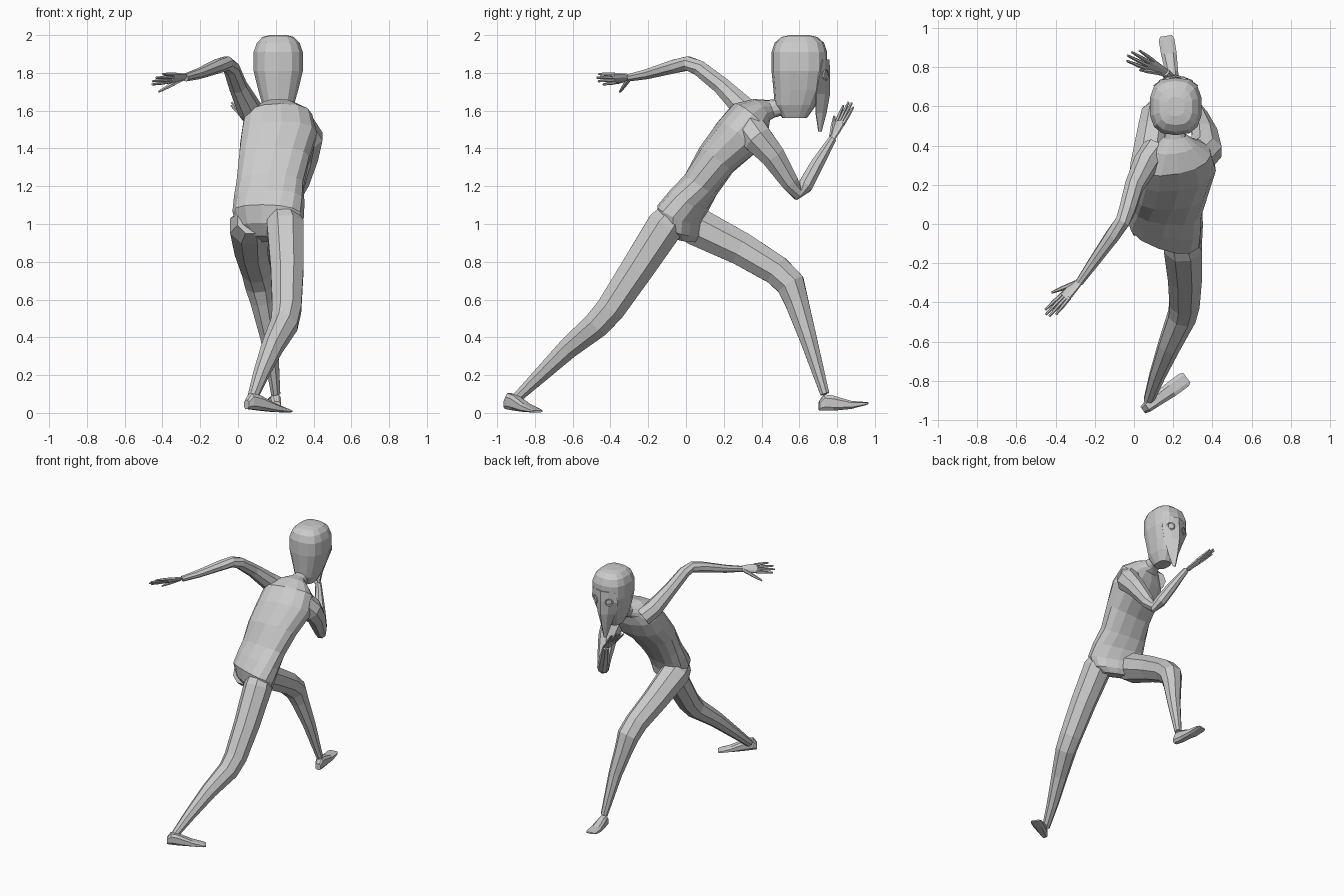
import bpy, bmesh, math
from mathutils import Vector as V

if "Cube" in bpy.data.objects:
    bpy.data.objects.remove(bpy.data.objects["Cube"])


def loft(name, rings):
    """Skin a list of equal-sized point rings and cap both ends."""
    bm = bmesh.new()
    rows = [[bm.verts.new(p) for p in r] for r in rings]
    n = len(rows[0])
    for a, b in zip(rows, rows[1:]):
        for i in range(n):
            j = (i + 1) % n
            bm.faces.new((a[i], a[j], b[j], b[i]))
    bm.faces.new(rows[0][::-1])
    bm.faces.new(rows[-1])
    bmesh.ops.recalc_face_normals(bm, faces=bm.faces)
    return to_object(name, bm)


def to_object(name, bm):
    me = bpy.data.meshes.new(name)
    bm.to_mesh(me)
    bm.free()
    ob = bpy.data.objects.new(name, me)
    bpy.context.collection.objects.link(ob)
    return ob


def ring(c, u, v, ru, rv, n, power=2.0):
    """Superellipse ring round c, spanned by directions u and v."""
    pts = []
    for i in range(n):
        a = 2 * math.pi * (i + 0.5) / n
        ca, sa = math.cos(a), math.sin(a)
        e = 2 / power
        pts.append(V(c) + u * ru * math.copysign(abs(ca) ** e, ca)
                   + v * rv * math.copysign(abs(sa) ** e, sa))
    return pts


def tube(name, pts, n=8, side=(1, 0, 0), flat=1.0):
    """Tapered limb through (x, y, z, radius) points."""
    P = [V(p[:3]) for p in pts]
    rings = []
    for i, p in enumerate(P):
        t = (P[min(i + 1, len(P) - 1)] - P[max(i - 1, 0)]).normalized()
        v = t.cross(V(side)).normalized()
        u = v.cross(t)
        rings.append(ring(p, u, v, pts[i][3], pts[i][3] * flat, n))
    return loft(name, rings)


# Torso and neck: x, y, z, half width, half depth, yaw, forward tilt
torso = [
    (.16, -.02, .92, .10, .06, -.40, .3),
    (.16, -.03, .97, .17, .10, -.40, .4),
    (.16, -.03, 1.05, .195, .115, -.35, .5),
    (.165, .02, 1.13, .19, .105, -.25, .55),
    (.17, .08, 1.21, .18, .10, -.10, .6),
    (.19, .16, 1.34, .19, .11, .05, .65),
    (.215, .27, 1.46, .205, .13, .15, .7),
    (.21, .34, 1.56, .185, .115, .2, .75),
    (.21, .40, 1.605, .11, .07, .15, .95),
    (.21, .45, 1.61, .055, .05, .1, 1.2),
    (.21, .50, 1.62, .05, .048, 0, 1.0),
    (.21, .56, 1.67, .05, .05, 0, .6),
]
rings = []
for x, y, z, w, d, yaw, tilt in torso:
    u = V((math.cos(yaw), math.sin(yaw), 0))
    v = V((0, math.sin(tilt), math.cos(tilt))).cross(u).normalized()
    rings.append(ring((x, y, z), u, v, w, d, 14, 2.4))
loft("torso_and_neck", rings)

# Head: z, centre y, half width, half depth
head = [(1.56, .575, .05, .065), (1.63, .58, .085, .11), (1.71, .595, .108, .132),
        (1.81, .60, .133, .147), (1.91, .60, .133, .147), (1.96, .60, .115, .13),
        (1.99, .60, .085, .095), (2.0, .60, .045, .05)]
loft("head", [ring((.213, y, z), V((1, 0, 0)), V((0, 1, 0)), w, d, 14, 2.7)
              for z, y, w, d in head])

# Pointed face mask: z, half width, middle y, edge y
mask = [(1.87, .09, .752, .715), (1.79, .11, .755, .70), (1.69, .075, .755, .685),
        (1.59, .035, .737, .685), (1.49, .005, .71, .70)]
bm = bmesh.new()
rows = []
for z, w, ym, ye in mask:
    rows.append([bm.verts.new((.213 + w * s, ym + (ye - ym) * abs(s) ** 1.5, z))
                 for s in (-1, -.5, 0, .5, 1)])
for a, b in zip(rows, rows[1:]):
    for i in range(4):
        bm.faces.new((a[i], b[i], b[i + 1], a[i + 1]))
face = to_object("face_mask", bm)
face.modifiers.new("thickness", "SOLIDIFY").thickness = .008

# Eye rims
for s, label in ((-1, "left"), (1, "right")):
    bpy.ops.mesh.primitive_torus_add(
        major_segments=10, minor_segments=4, major_radius=.026, minor_radius=.007,
        location=(.213 + s * .058, .738, 1.79),
        rotation=(math.pi / 2, 0, -s * .4))
    bpy.context.object.name = label + "_eye_rim"

# Legs
tube("rear_leg", [(.23, -.04, 1.08, .075), (.25, -.11, .99, .105), (.26, -.26, .76, .094),
                  (.258, -.40, .55, .083), (.245, -.47, .47, .077), (.18, -.62, .345, .06),
                  (.12, -.77, .20, .043), (.075, -.90, .075, .028)])
tube("front_leg", [(.07, -.04, 1.02, .08), (.06, .05, .99, .11), (.07, .29, .87, .095),
                   (.10, .48, .755, .085), (.115, .555, .68, .082), (.13, .585, .59, .068),
                   (.165, .645, .40, .05), (.20, .735, .10, .026)])


def foot(name, heel, toe, drop):
    """Wedge foot: (x, y, z of sole) at heel and toe."""
    h, t = V(heel), V(toe)
    u = V((t - h).xy.to_3d().cross(V((0, 0, 1)))).normalized()
    up = V((0, 0, 1))
    rings = []
    for f, w, ht in ((0, .022, .05), (.10, .030, .09), (.28, .034, .085),
                     (.65, .042, .045), (.93, .042, .02), (1, .032, .012)):
        c = h.lerp(t, f) + up * (ht / 2 - drop * f * (1 - f))
        rings.append(ring(c, u, up, w, ht / 2, 8, 3))
    loft(name, rings)


foot("rear_foot", (.045, -.95, .02), (.27, -.785, .002), .02)
foot("front_foot", (.205, .705, .012), (.163, .96, .045), .06)

# Arms
tube("rear_arm", [(.11, .38, 1.55, .07), (.06, .31, 1.61, .066), (.0, .19, 1.73, .05),
                  (-.035, .07, 1.825, .044), (-.06, .01, 1.85, .04), (-.11, -.06, 1.835, .039),
                  (-.21, -.20, 1.795, .029), (-.28, -.30, 1.775, .021)])
tube("front_arm", [(.31, .32, 1.53, .09), (.37, .38, 1.45, .086), (.36, .46, 1.36, .07),
                   (.33, .55, 1.22, .05), (.31, .59, 1.165, .04), (.285, .63, 1.20, .042),
                   (.23, .69, 1.31, .038), (.16, .775, 1.45, .022)])


def hand(prefix, wrist, tip, lateral, thumb_tip):
    """Flat palm, four slightly spread fingers and a thumb."""
    w, t = V(wrist), V(tip)
    s = V(lateral).normalized()
    k = w.lerp(t, .48)
    tube(prefix + "_palm", [(*w, .021), (*w.lerp(t, .2), .03), (*k, .038)],
         side=s, flat=.4)
    for i, length in enumerate((.93, 1, .97, .85)):
        o = (i - 1.5) * .018
        end = w.lerp(t, length) + s * o * 1.45
        start = w.lerp(t, .42) + s * o
        tube(f"{prefix}_finger_{i + 1}", [(*start, .0105), (*start.lerp(end, .5), .010),
                                          (*end, .006)], n=6, side=s)
    base = w.lerp(t, .12) - s * .012
    e = V(thumb_tip)
    tube(prefix + "_thumb", [(*base, .014), (*base.lerp(e, .55), .012), (*e, .006)],
         n=6, side=(t - w).normalized())


hand("rear_hand", (-.27, -.285, 1.778), (-.445, -.47, 1.765), (.5, -.47, .65),
     (-.42, -.35, 1.70))
hand("front_hand", (.165, .768, 1.44), (-.025, .87, 1.645), (.6, .75, .1),
     (.03, .785, 1.57))
